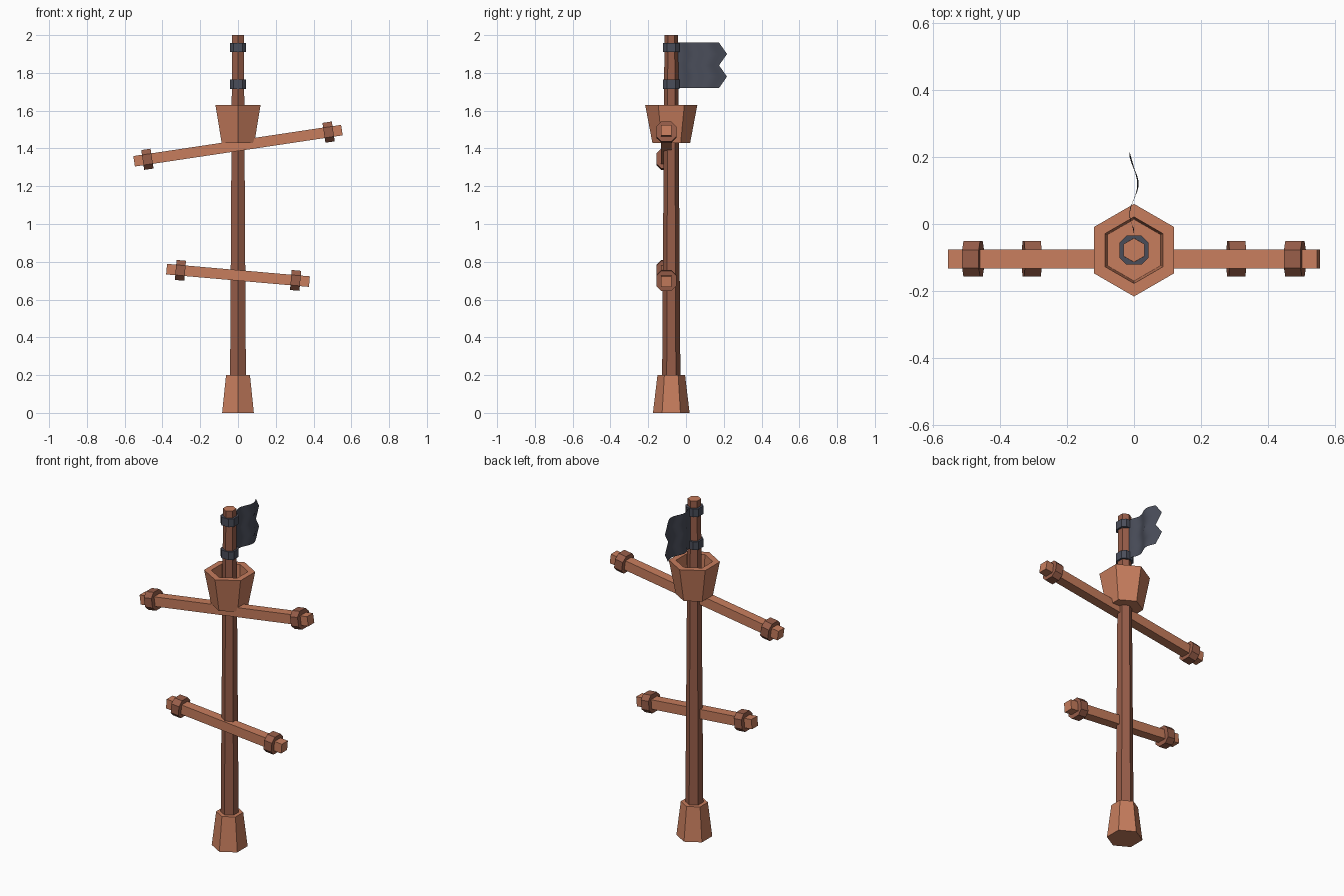
import bpy, bmesh
from math import sin, cos, pi, atan2, hypot
from mathutils import Matrix, Vector

cube = bpy.data.objects.get("Cube")
if cube:
    bpy.data.objects.remove(cube, do_unlink=True)

MAST_Y = -0.078
YARD_Y = -0.104


def material(name, rgb):
    m = bpy.data.materials.new(name)
    m.use_nodes = True
    m.diffuse_color = (*rgb, 1)
    m.node_tree.nodes["Principled BSDF"].inputs["Base Color"].default_value = (*rgb, 1)
    return m


LIGHT = material("light_wood", (0.57, 0.205, 0.11))
DARK = material("dark_wood", (0.31, 0.11, 0.066))
CLOTH = material("slate_cloth", (0.068, 0.075, 0.102))


def finish(bm, name, mats, matrix=Matrix(), closed=True):
    if closed:
        bmesh.ops.recalc_face_normals(bm, faces=bm.faces)
    mesh = bpy.data.meshes.new(name)
    bm.to_mesh(mesh)
    bm.free()
    for m in mats:
        mesh.materials.append(m)
    ob = bpy.data.objects.new(name, mesh)
    ob.matrix_world = matrix
    bpy.context.collection.objects.link(ob)
    return ob


def hexagon(r):
    """Six-sided outline with points toward the front and back."""
    return [(r * sin(i * pi / 3), r * cos(i * pi / 3)) for i in range(6)]


def chamfered_square(h, c):
    """Square outline of half width h with corners cut by c."""
    k = h - c
    return [(h, -k), (h, k), (k, h), (-k, h), (-h, k), (-h, -k), (-k, -h), (k, -h)]


def loft(name, sections, mats, matrix):
    """Join (outline, height) sections with walls and cap both ends."""
    bm = bmesh.new()
    rings = [[bm.verts.new((x, y, z)) for x, y in pts] for pts, z in sections]
    for a, b in zip(rings, rings[1:]):
        for i in range(len(a)):
            j = (i + 1) % len(a)
            bm.faces.new((a[i], a[j], b[j], b[i]))
    bm.faces.new(rings[0])
    cap = bm.faces.new(rings[-1])
    cap.material_index = len(mats) - 1
    return finish(bm, name, mats, matrix)


# Mast, foot and lookout basket share the mast axis
axis = Matrix.Translation((0, MAST_Y, 0))
loft("mast", [(hexagon(0.049), 0.1), (hexagon(0.036), 2.0)], [DARK, LIGHT], axis)
loft("mast_foot", [(hexagon(0.097), 0), (hexagon(0.073), 0.2)], [LIGHT], axis)
loft("lookout_basket",
     [(hexagon(0.1), 1.43), (hexagon(0.138), 1.63),
      (hexagon(0.099), 1.63), (hexagon(0.092), 1.47)], [LIGHT], axis)

# Bands that hold the flag
for name, z in (("lower_flag_band", 1.74), ("upper_flag_band", 1.935)):
    ring = chamfered_square(0.043, 0.02)
    loft(name, [(ring, z - 0.024), (ring, z + 0.024)], [CLOTH], axis)


# Tilted yards with a collar near each end
def yard(name, left, right, collar_offset):
    (x0, z0), (x1, z1) = left, right
    half = hypot(x1 - x0, z1 - z0) / 2
    place = (Matrix.Translation(((x0 + x1) / 2, YARD_Y, (z0 + z1) / 2))
             @ Matrix.Rotation(-atan2(z1 - z0, x1 - x0), 4, 'Y')
             @ Matrix.Rotation(pi / 2, 4, 'Y'))
    h = 0.028
    bar = [(h, -h), (h, h), (-h, h), (-h, -h)]
    loft(name, [(bar, -half), (bar, half)], [LIGHT], place)
    ring = chamfered_square(0.053, 0.026)
    for side, s in (("right", -1), ("left", 1)):
        c = s * collar_offset
        loft(f"{name}_{side}_collar", [(ring, c - 0.025), (ring, c + 0.025)], [DARK], place)


yard("upper_yard", (-0.55, 1.332), (0.55, 1.497), 0.485)
yard("lower_yard", (-0.378, 0.761), (0.378, 0.695), 0.306)

# Waving flag sheet with a two-pointed free edge
bm = bmesh.new()
COLS, ROWS = 16, 4
LOW, HIGH = 1.72, 1.96
grid = []
for r in range(ROWS + 1):
    end = 0.217 if r % 2 else 0.175
    row = []
    for c in range(COLS + 1):
        y = MAST_Y + (end - MAST_Y) * c / COLS
        x = -0.014 * sin(2 * pi * (y + 0.015) / 0.18) if y > -0.015 else 0
        row.append(bm.verts.new((x, y, LOW + (HIGH - LOW) * r / ROWS)))
    grid.append(row)
for a, b in zip(grid, grid[1:]):
    for c in range(COLS):
        bm.faces.new((a[c], a[c + 1], b[c + 1], b[c])).smooth = True
finish(bm, "flag", [CLOTH], closed=False)
